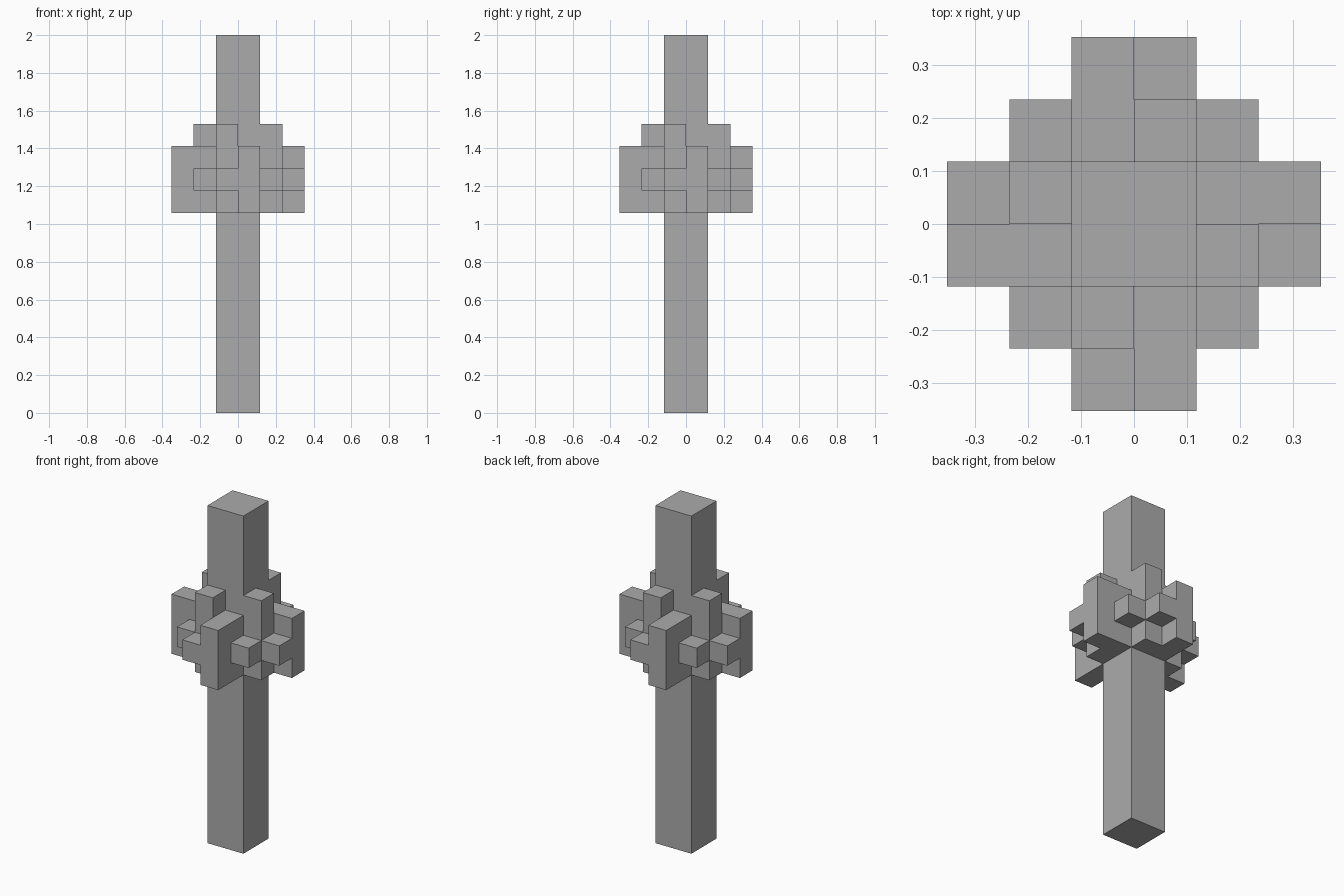
import bpy
import bmesh
from math import pi
from mathutils import Matrix, Vector

if "Cube" in bpy.data.objects:
    bpy.data.objects.remove(bpy.data.objects["Cube"], do_unlink=True)

U = 2 / 17  # block unit: the post is 17 units tall

grey = bpy.data.materials.new("stone_grey")
grey.use_nodes = True
colour = (0.41, 0.41, 0.41, 1)
grey.diffuse_color = colour
grey.node_tree.nodes["Principled BSDF"].inputs["Base Color"].default_value = colour


def box(name, low, high, turn=0):
    """Box between two corners in block units, turned about the post."""
    low, high = Vector(low) * U, Vector(high) * U
    bm = bmesh.new()
    bmesh.ops.create_cube(bm, size=1)
    bm.transform(Matrix.Rotation(turn, 4, "Z")
                 @ Matrix.Translation((low + high) / 2)
                 @ Matrix.Diagonal((*(high - low), 1)))
    mesh = bpy.data.meshes.new(name)
    bm.to_mesh(mesh)
    bm.free()
    mesh.materials.append(grey)
    obj = bpy.data.objects.new(name, mesh)
    bpy.context.collection.objects.link(obj)
    return obj


# Tall square post
box("post", (-1, -1, 0), (1, 1, 17))

# The same cluster of blocks on each side, turned a quarter each time
for i, side in enumerate(("front", "left", "back", "right")):
    turn = i * pi / 2
    box(side + "_fin", (0, -3, 9), (1, -1, 12), turn)
    box(side + "_tall_block", (-1, -2, 9), (0, -1, 13), turn)
    box(side + "_knob", (-1, -3, 10), (0, -2, 11), turn)
    box(side + "_corner_knob", (1, -2, 10), (2, -1, 11), turn)
